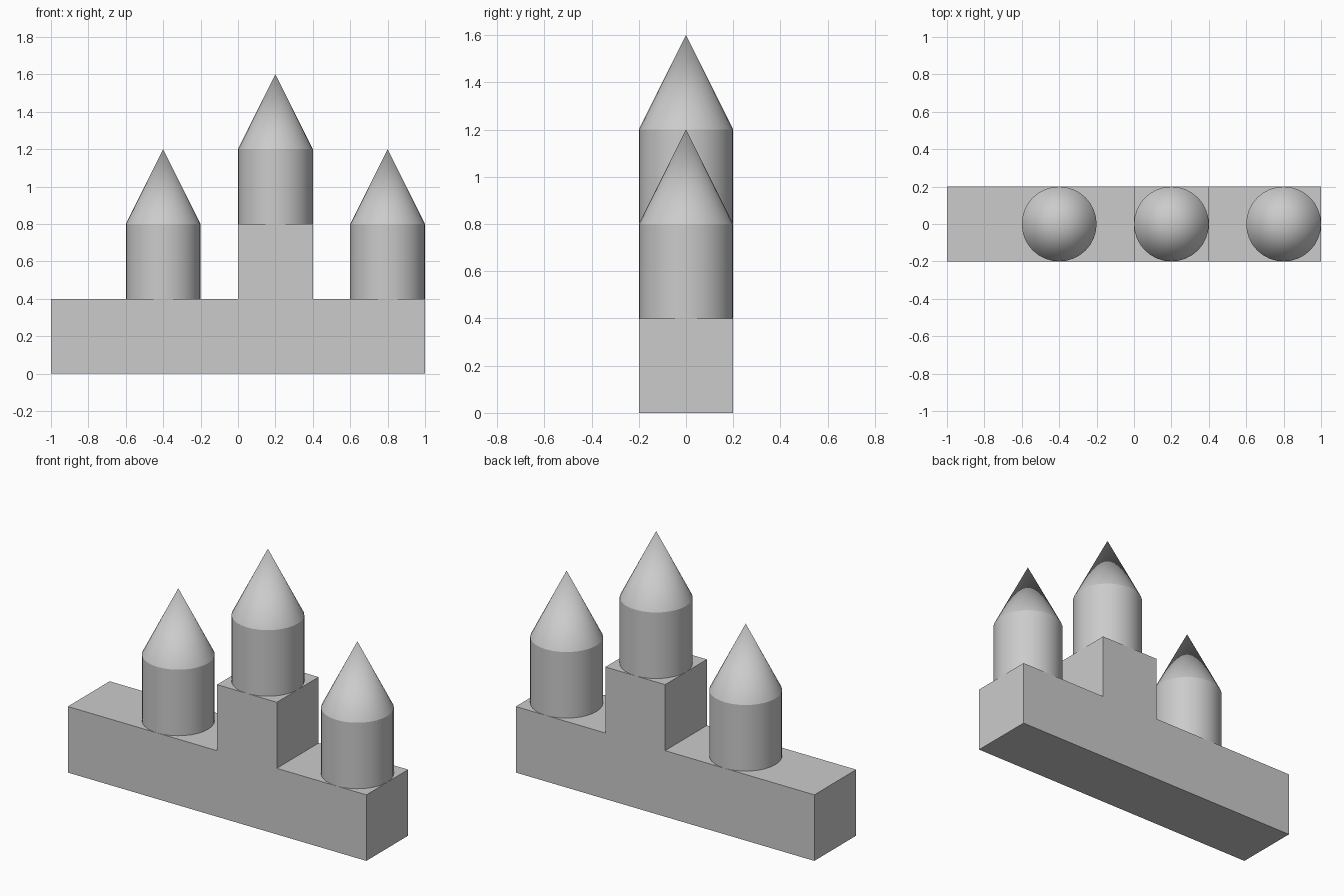
import bpy
import bmesh
from mathutils import Matrix

cube = bpy.data.objects.get("Cube")
if cube:
    bpy.data.objects.remove(cube, do_unlink=True)

# Single plain grey for the whole model
GREY = (0.6, 0.6, 0.6, 1.0)
grey = bpy.data.materials.new("light grey")
grey.use_nodes = True
grey.diffuse_color = GREY
grey.node_tree.nodes["Principled BSDF"].inputs["Base Color"].default_value = GREY

WIDTH = 0.4
RADIUS = WIDTH / 2
SIDES = 32


def add_object(name, bm):
    mesh = bpy.data.meshes.new(name)
    bm.to_mesh(mesh)
    bm.free()
    mesh.materials.append(grey)
    obj = bpy.data.objects.new(name, mesh)
    bpy.context.collection.objects.link(obj)
    return obj


def smooth(obj):
    bpy.ops.object.select_all(action="DESELECT")
    obj.select_set(True)
    bpy.context.view_layer.objects.active = obj
    bpy.ops.object.shade_smooth_by_angle(angle=0.5)


# Base: stepped side profile extruded through its depth
def stepped_base():
    profile = [(-1, 0), (1, 0), (1, 0.4), (0.4, 0.4), (0.4, 0.8),
               (0, 0.8), (0, 0.4), (-1, 0.4)]
    bm = bmesh.new()
    front = bm.faces.new([bm.verts.new((x, -RADIUS, z)) for x, z in profile])
    back = bmesh.ops.extrude_face_region(bm, geom=[front], use_keep_orig=True)
    verts = [v for v in back["geom"] if isinstance(v, bmesh.types.BMVert)]
    bmesh.ops.translate(bm, verts=verts, vec=(0, WIDTH, 0))
    bmesh.ops.recalc_face_normals(bm, faces=bm.faces)
    add_object("stepped_base", bm)


# Tower: round body with a pointed roof of the same radius
def tower(name, x, bottom):
    for part, tip, z in (("body", RADIUS, bottom), ("roof", 0, bottom + WIDTH)):
        bm = bmesh.new()
        bmesh.ops.create_cone(
            bm, cap_ends=True, segments=SIDES, radius1=RADIUS, radius2=tip,
            depth=WIDTH, matrix=Matrix.Translation((x, 0, z + WIDTH / 2)))
        smooth(add_object(f"{name}_{part}", bm))


stepped_base()
tower("right_tower", -0.4, 0.4)
tower("middle_tower", 0.2, 0.8)
tower("left_tower", 0.8, 0.4)
